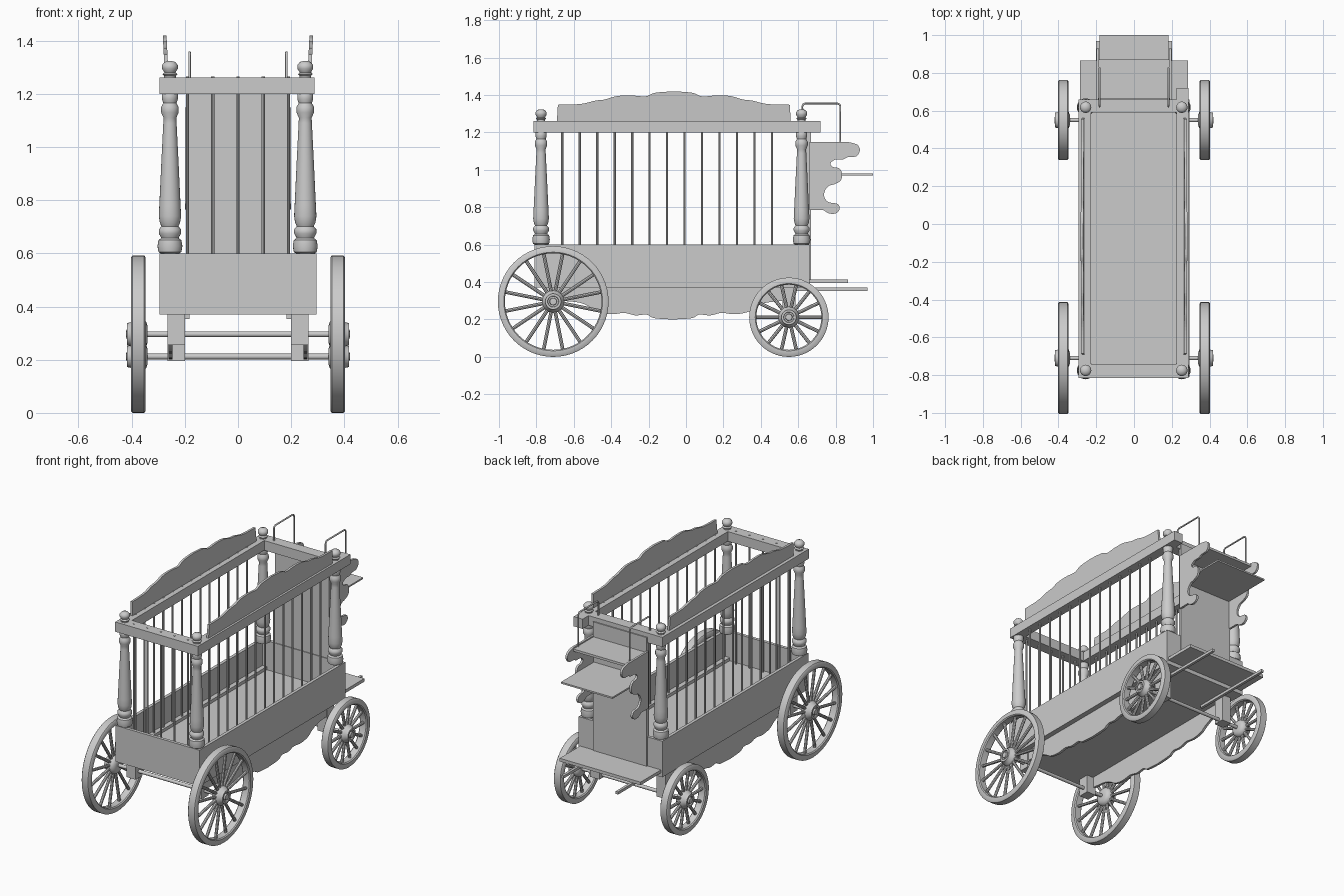
import bpy, bmesh
from math import pi, sin, cos
from mathutils import Matrix, Vector

if "Cube" in bpy.data.objects:
    bpy.data.objects.remove(bpy.data.objects["Cube"])


def finish(name, bm, smooth=False):
    bmesh.ops.recalc_face_normals(bm, faces=bm.faces[:])
    me = bpy.data.meshes.new(name)
    bm.to_mesh(me)
    bm.free()
    ob = bpy.data.objects.new(name, me)
    bpy.context.collection.objects.link(ob)
    if smooth:
        bpy.context.view_layer.objects.active = ob
        ob.select_set(True)
        bpy.ops.object.shade_smooth_by_angle(angle=0.7)
        ob.select_set(False)
    return ob


def box(name, x0, x1, y0, y1, z0, z1):
    bm = bmesh.new()
    bmesh.ops.create_cube(bm, size=1)
    for v in bm.verts:
        v.co = ((x0 + x1) / 2 + v.co.x * (x1 - x0),
                (y0 + y1) / 2 + v.co.y * (y1 - y0),
                (z0 + z1) / 2 + v.co.z * (z1 - z0))
    return finish(name, bm)


def rod(name, a, b, r, seg=10):
    a, b = Vector(a), Vector(b)
    bm = bmesh.new()
    rot = (b - a).to_track_quat('Z', 'Y').to_matrix().to_4x4()
    bmesh.ops.create_cone(bm, cap_ends=True, segments=seg, radius1=r, radius2=r,
                          depth=(b - a).length, matrix=Matrix.Translation((a + b) / 2) @ rot)
    return finish(name, bm, True)


def lathe(name, prof, mat, seg=32, closed=False):
    """Revolve (radius, height) points about z, then apply mat."""
    bm = bmesh.new()
    rings = [[bm.verts.new((r * cos(2 * pi * i / seg), r * sin(2 * pi * i / seg), h))
              for i in range(seg)] for r, h in prof]
    n = len(rings)
    for k in range(n if closed else n - 1):
        p, q = rings[k], rings[(k + 1) % n]
        for i in range(seg):
            j = (i + 1) % seg
            bm.faces.new((p[i], p[j], q[j], q[i]))
    if not closed:
        bm.faces.new(rings[0])
        bm.faces.new(rings[-1])
    bmesh.ops.transform(bm, matrix=mat, verts=bm.verts[:])
    return finish(name, bm, True)


def board(name, pts, x, t, lean=0, z0=0):
    """Flat board cut to a (y, z) outline, thickness t around x, leaning out above z0."""
    bm = bmesh.new()
    f = bm.faces.new([bm.verts.new((x - t / 2 + lean * (z - z0), y, z)) for y, z in pts])
    ext = bmesh.ops.extrude_face_region(bm, geom=[f])
    for v in ext['geom']:
        if isinstance(v, bmesh.types.BMVert):
            v.co.x += t
    return finish(name, bm)


def curve_pts(p, n=5):
    """Catmull-Rom smoothing of an open outline."""
    out = []
    p = [Vector(q) for q in p]
    for i in range(len(p) - 1):
        a, b, c, d = p[max(i - 1, 0)], p[i], p[i + 1], p[min(i + 2, len(p) - 1)]
        for k in range(n):
            t = k / n
            out.append(0.5 * (2 * b + (c - a) * t + (2 * a - 5 * b + 4 * c - d) * t * t
                              + (3 * b - a - 3 * c + d) * t ** 3))
    return [tuple(q) for q in out + [p[-1]]]


def symmetric(half, mid):
    """Half outline (offset, z), from the end to the middle, mirrored about y=mid."""
    h = curve_pts(half)
    return [(mid - o, z) for o, z in h] + [(mid + o, z) for o, z in reversed(h[:-1])]


# wagon body
box("floor", -.285, .285, -.8, .865, .395, .415)
box("underside", -.28, .28, -.8, .65, .37, .395)
box("front_wall", -.295, .295, -.81, -.79, .37, .6)
box("rear_wall", -.295, .295, .64, .66, .37, .6)
for s in (-1, 1):
    box("side_wall", *sorted((s * .275, s * .295)), -.81, .66, .37, .6)
    box("floor_sill", *sorted((s * .245, s * .275)), -.79, .64, .415, .435)

# top frame
box("top_rail_left", -.295, -.228, -.81, .66, 1.2, 1.262)
box("top_rail_right", .225, .288, -.81, .72, 1.2, 1.262)
box("top_rail_front", -.295, .288, -.815, -.742, 1.2, 1.262)
box("top_rail_rear", -.228, .225, .59, .66, 1.2, 1.262)

# turned corner posts
post = [(.035, .6), (.043, .605), (.047, .627), (.043, .65), (.033, .657), (.035, .663),
        (.042, .675), (.042, .69), (.032, .702), (.038, .715), (.042, .74), (.04, .78),
        (.032, .95), (.025, 1.09), (.024, 1.11), (.033, 1.13), (.033, 1.15), (.025, 1.165),
        (.03, 1.18), (.03, 1.2), (.022, 1.21), (.022, 1.268), (.028, 1.274), (.021, 1.281),
        (.03, 1.295), (.03, 1.308), (.02, 1.32), (.005, 1.324)]
for x in (-.256, .253):
    for y in (-.775, .618):
        lathe("corner_post", post, Matrix.Translation((x, y, 0)), 24)

# cage bars
for i in range(5):
    x = -.19 + .095 * i
    rod("front_bar", (x, -.775, .41), (x, -.775, 1.265), .006, 8)
for s in (-1, 1):
    for i in range(13):
        y = -.662 + .0935 * i
        rod("side_bar", (s * .26, y, .41), (s * .26, y, 1.265), .006, 8)

# scalloped crests and skirts
crest = symmetric([(.62, 1.348), (.5, 1.352), (.42, 1.37), (.37, 1.376), (.3, 1.395),
                   (.22, 1.397), (.15, 1.393), (.1, 1.412), (0, 1.42)], -.065)
crest = [(-.69, 1.262)] + crest + [(.56, 1.262)]
skirt = symmetric([(.6, .3), (.5, .29), (.44, .265), (.4, .24), (.33, .228), (.26, .235),
                   (.2, .222), (.14, .226), (.1, .207), (0, .2)], -.07)
skirt = [(-.67, .37)] + skirt + [(.53, .37)]
for s in (-1, 1):
    board("crest_board", crest, s * .268, .014, s * .05, 1.262)
    board("side_skirt", skirt, s * .254, .016)

# driver's seat on the rear panel
box("rear_panel", -.19, .19, .645, .667, .41, 1.235)
bracket = curve_pts([(.87, 1.148), (.915, 1.135), (.93, 1.105), (.91, 1.072), (.865, 1.068),
                     (.84, 1.056), (.80, 1.055), (.772, 1.035), (.785, 1.015), (.82, 1.008),
                     (.835, .975), (.825, .94), (.79, .922), (.765, .915), (.745, .893),
                     (.738, .86), (.76, .828), (.81, .818), (.822, .79), (.80, .767),
                     (.765, .767), (.735, .785)], 3)
bracket = [(.66, 1.148)] + bracket + [(.66, .785)]
for s in (-1, 1):
    board("seat_bracket", bracket, s * .192, .014)
    # bent wire arm rail
    cu = bpy.data.curves.new("arm_rail", 'CURVE')
    cu.dimensions = '3D'
    cu.bevel_depth = .005
    cu.bevel_resolution = 2
    path = [(.622, 1.24), (.622, 1.34), (.627, 1.35), (.637, 1.355), (.81, 1.355),
            (.82, 1.35), (.825, 1.34), (.825, 1.14)]
    sp = cu.splines.new('POLY')
    sp.points.add(len(path) - 1)
    for p, (y, z) in zip(sp.points, path):
        p.co = (s * .182, y, z, 1)
    bpy.context.collection.objects.link(bpy.data.objects.new("arm_rail", cu))
    # shaft bars under the footboard
    box("shaft_bar", *sorted((s * .183, s * .2)), .4, .97, .353, .37)
box("seat", -.186, .186, .66, .87, 1.125, 1.14)
box("foot_rest", -.182, .182, .66, 1.0, .97, .98)


# wheels
def wheel(name, side, y, r, spokes):
    to_side = Matrix.Translation((side * .375, y, r)) @ Matrix.Rotation(side * pi / 2, 4, 'Y')
    w = .027
    rim = [(r, -w + .005), (r, w - .005), (r - .006, w), (r - .032, w), (r - .038, w - .006),
           (r - .038, -w + .006), (r - .032, -w), (r - .006, -w)]
    lathe(name + "_rim", rim, to_side, 56, True)
    k = r / .29 * .2 + .8
    hub = [(.03, -.035), (.045, -.03), (.055, -.02), (.06, 0), (.055, .02), (.044, .03),
           (.042, .042), (.03, .042), (.028, .034), (.02, .034), (.018, .045), (.004, .046)]
    lathe(name + "_hub", [(a * k, b) for a, b in hub], to_side, 28)
    for i in range(spokes):
        a = 2 * pi * (i + .5) / spokes
        p = to_side @ Vector((.045 * cos(a), .045 * sin(a), 0))
        q = to_side @ Vector(((r - .03) * cos(a), (r - .03) * sin(a), 0))
        rod(name + "_spoke", p, q, .0095, 8)


# axles and blocks
for name, y, r, n, low in (("large_wheel", -.71, .296, 16, .255), ("small_wheel", .55, .212, 14, .195)):
    rod("axle", (-.38, y, r), (.38, y, r), .011, 14)
    for s in (-1, 1):
        wheel(name, s, y, r, n)
        box("axle_block", *sorted((s * .2, s * .266)), y - .035, y + .035, low, .372)
